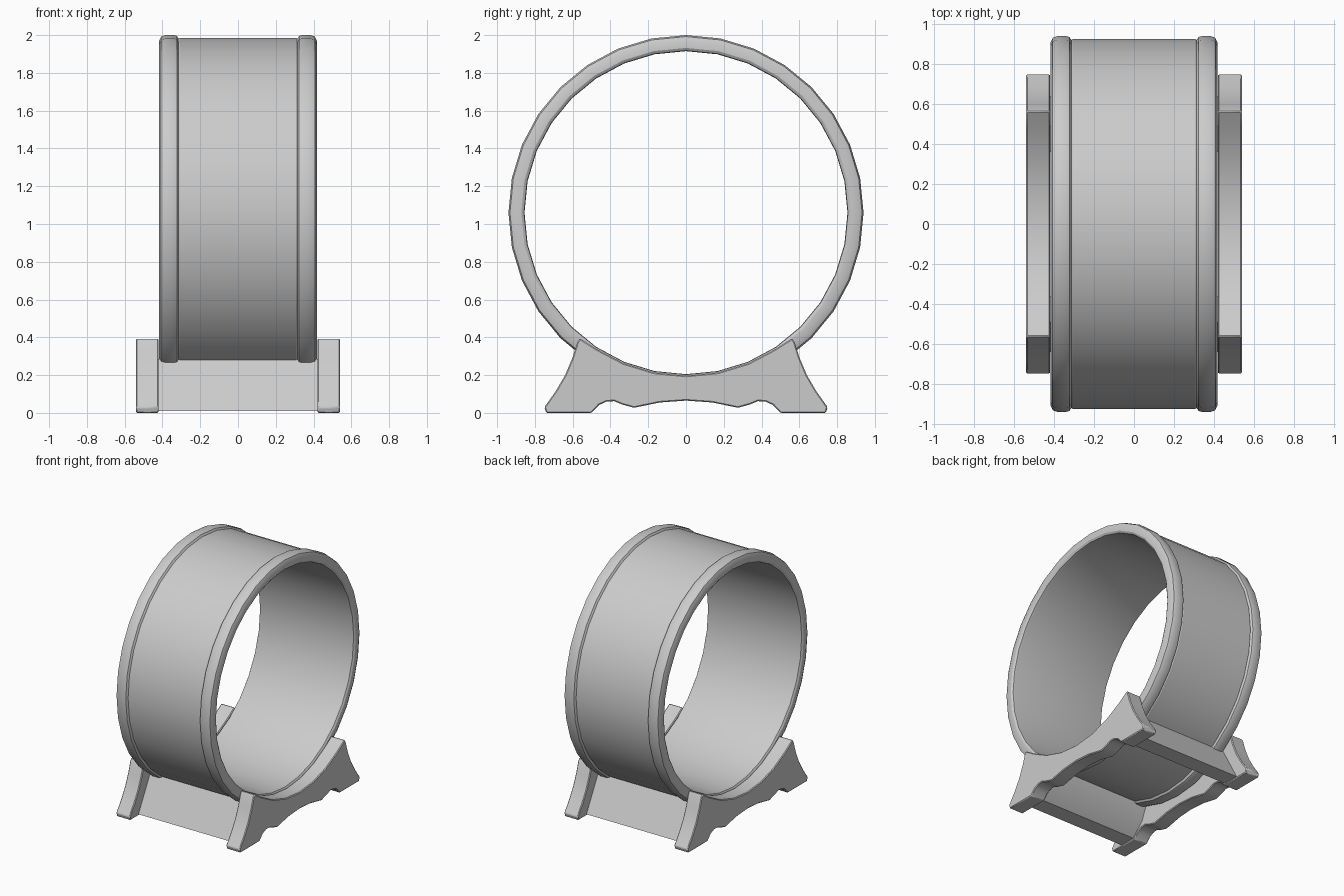
import bpy, bmesh
from math import sin, cos, pi, sqrt, radians

if "Cube" in bpy.data.objects:
    bpy.data.objects.remove(bpy.data.objects["Cube"])

CZ = 1.06      # height of the ring axis
SIDES = 32


def finish(name, bm, bevel=0.0, angle=30):
    bmesh.ops.recalc_face_normals(bm, faces=bm.faces)
    me = bpy.data.meshes.new(name)
    bm.to_mesh(me)
    bm.free()
    ob = bpy.data.objects.new(name, me)
    bpy.context.collection.objects.link(ob)
    bpy.ops.object.select_all(action='DESELECT')
    ob.select_set(True)
    bpy.context.view_layer.objects.active = ob
    bpy.ops.object.shade_smooth_by_angle(angle=radians(angle))
    if bevel:
        m = ob.modifiers.new("soft_edges", 'BEVEL')
        m.width, m.segments = bevel, 1
        m.limit_method, m.angle_limit = 'ANGLE', radians(40)
    return ob


def lathe_x(name, profile):
    """Closed (x, radius) section turned around the ring axis."""
    bm = bmesh.new()
    rings = []
    for i in range(SIDES):
        a = 2 * pi * i / SIDES
        rings.append([bm.verts.new((x, r * sin(a), CZ + r * cos(a))) for x, r in profile])
    n = len(profile)
    for i in range(SIDES):
        p, q = rings[i], rings[(i + 1) % SIDES]
        for j in range(n):
            k = (j + 1) % n
            bm.faces.new((p[j], p[k], q[k], q[j]))
    return finish(name, bm)


def extrude_x(name, outline, x0, x1, bevel=0.0):
    """Closed (y, z) outline extruded between x0 and x1."""
    bm = bmesh.new()
    a = [bm.verts.new((x0, y, z)) for y, z in outline]
    b = [bm.verts.new((x1, y, z)) for y, z in outline]
    n = len(outline)
    bm.faces.new(a)
    bm.faces.new(b[::-1])
    for i in range(n):
        j = (i + 1) % n
        bm.faces.new((a[i], b[i], b[j], a[j]))
    return finish(name, bm, bevel)


# Ring with a raised, bevelled rim at each end
half = [(0.308, 0.925), (0.314, 0.921), (0.324, 0.936), (0.338, 0.94), (0.385, 0.94),
        (0.407, 0.932), (0.417, 0.91), (0.417, 0.872), (0.408, 0.858), (0.39, 0.855)]
lathe_x("ring", half + [(-x, r) for x, r in reversed(half)])

# Side supports: cradle arc on top, flared feet, wavy underside
R = 0.863
arc = [(y, CZ - sqrt(R * R - y * y)) for y in (0, 0.17, 0.33, 0.47)]
right = arc + [(0.562, 0.395), (0.575, 0.375), (0.60, 0.295), (0.64, 0.20), (0.69, 0.115),
               (0.75, 0.03), (0.74, 0), (0.50, 0), (0.46, 0.042), (0.42, 0.06),
               (0.38, 0.062), (0.34, 0.045), (0.275, 0.027), (0.14, 0.055), (0, 0.065)]
outline = right + [(-y, z) for y, z in reversed(right[1:-1])]
for side, s in (("left", -1), ("right", 1)):
    extrude_x(side + "_support", outline, s * 0.42, s * 0.54, bevel=0.006)

# Cross bars joining the supports under the ring
for side, s in (("front", -1), ("back", 1)):
    bar = [(0.64, 0.01), (0.49, 0.285), (0.36, 0.23), (0.41, 0.11), (0.51, 0.01)]
    extrude_x(side + "_cross_bar", [(s * y, z) for y, z in bar], -0.425, 0.425)
